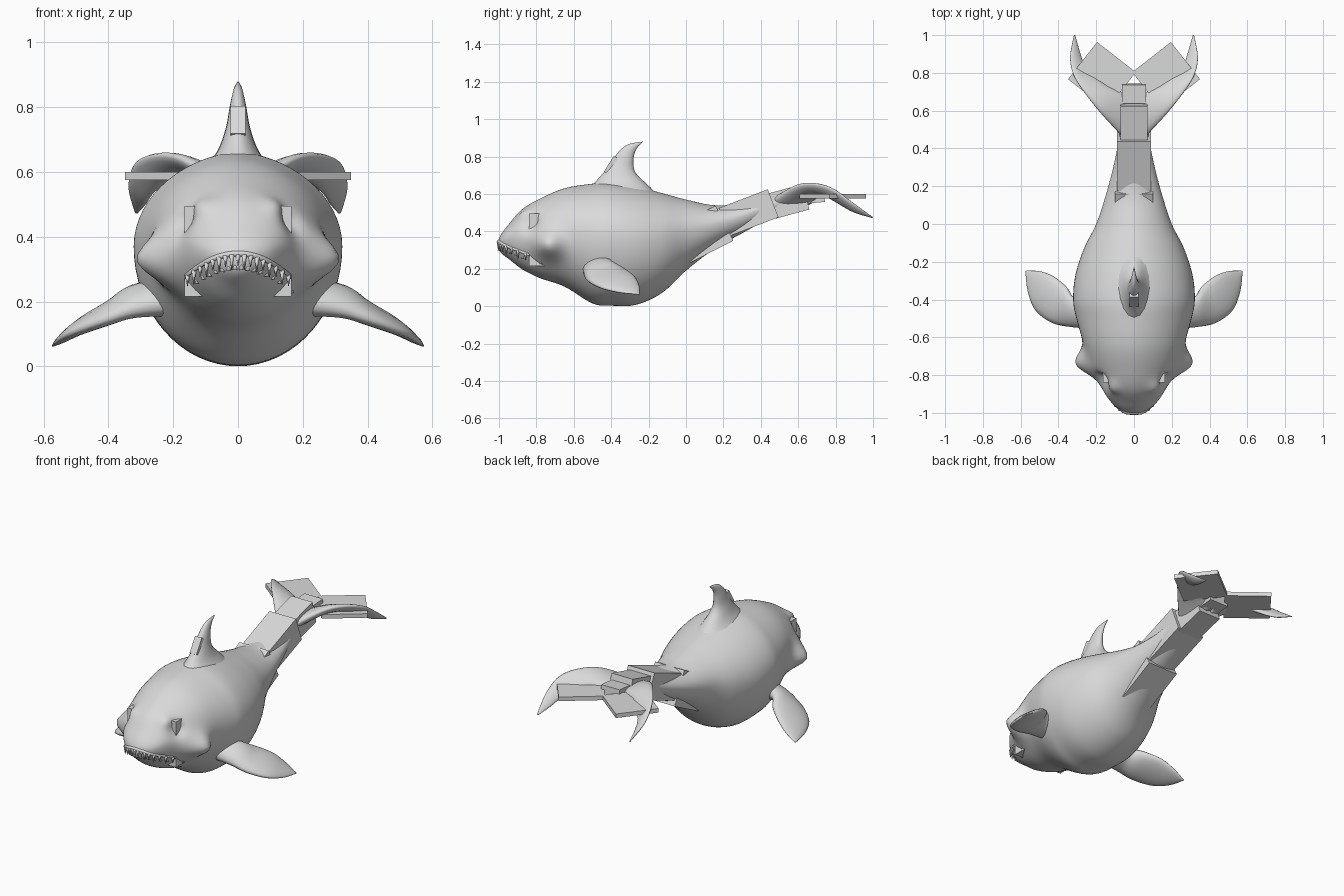
import bpy, bmesh, math
from mathutils import Vector, Matrix
from mathutils.bvhtree import BVHTree

default = bpy.data.objects.get("Cube")
if default:
    bpy.data.objects.remove(default, do_unlink=True)

skin = bpy.data.materials.new("pale_grey")
skin.use_nodes = True
GREY = (0.7, 0.7, 0.7, 1)
skin.diffuse_color = GREY
skin.node_tree.nodes["Principled BSDF"].inputs["Base Color"].default_value = GREY


def finish(name, bm, smooth=True):
    bmesh.ops.recalc_face_normals(bm, faces=bm.faces)
    mesh = bpy.data.meshes.new(name)
    for face in bm.faces:
        face.smooth = smooth
    bm.to_mesh(mesh)
    bm.free()
    mesh.materials.append(skin)
    obj = bpy.data.objects.new(name, mesh)
    bpy.context.collection.objects.link(obj)
    return obj


def spline(rows, steps):
    """Catmull-Rom interpolation through rows of numbers."""
    rows = [Vector(r) for r in rows]
    result = []
    for i in range(len(rows) - 1):
        p, a, b, q = rows[max(i - 1, 0)], rows[i], rows[i + 1], rows[min(i + 2, len(rows) - 1)]
        for k in range(steps):
            t = k / steps
            result.append(a + (b - p) * (t / 2) + (p * 2 - a * 5 + b * 4 - q) * (t * t / 2)
                          + (a * 3 - p - b * 3 + q) * (t ** 3 / 2))
    return result + [rows[-1]]


def loft(rings):
    bm = bmesh.new()
    loops = [[bm.verts.new(p) for p in ring] for ring in rings]
    count = len(loops[0])
    for one, two in zip(loops, loops[1:]):
        for i in range(count):
            j = (i + 1) % count
            bm.faces.new((one[i], one[j], two[j], two[i]))
    bm.faces.new(loops[0])
    bm.faces.new(loops[-1])
    return bm


def turn(count):
    return [math.tau * i / count for i in range(count)]


def foil(name, rows, side=1):
    """Fin from rows of leading point, trailing point, half thickness."""
    rows = spline(rows, 5)
    lead = [Vector((r[0] * side, r[1], r[2])) for r in rows]
    trail = [Vector((r[3] * side, r[4], r[5])) for r in rows]
    mids = [(a + b) / 2 for a, b in zip(lead, trail)]
    rings = []
    for i, mid in enumerate(mids):
        span = mids[min(i + 1, len(mids) - 1)] - mids[max(i - 1, 0)]
        chord = (lead[i] - trail[i]) / 2
        normal = chord.cross(span).normalized() * rows[i][6]
        rings.append([mid + chord * math.cos(a) + normal * math.sin(a) for a in turn(16)])
    return finish(name, loft(rings))


def block(name, center, size, pitch=0, yaw=0):
    bm = bmesh.new()
    place = (Matrix.Translation(center) @ Matrix.Rotation(math.radians(yaw), 4, 'Z')
             @ Matrix.Rotation(math.radians(pitch), 4, 'X') @ Matrix.Diagonal((*size, 1)))
    bmesh.ops.create_cube(bm, size=1, matrix=place)
    return finish(name, bm, smooth=False)


# Body: y, top, bottom, half width
stations = [
    (-1, .36, .325, .025), (-.985, .39, .295, .07), (-.95, .435, .26, .115),
    (-.88, .515, .2, .165), (-.78, .575, .15, .215), (-.65, .63, .105, .26),
    (-.5, .655, .015, .305), (-.4, .66, .003, .322), (-.27, .64, .007, .31),
    (-.13, .605, .07, .265), (0, .57, .19, .2), (.15, .54, .305, .15),
    (.3, .55, .39, .11), (.45, .59, .47, .08), (.6, .62, .53, .06)]

# Soft swellings and hollows on each side: centre, radius, push
swells = [
    (Vector((.23, -.73, .325)), .075, Vector((.085, -.01, 0))),      # cheek
    (Vector((.16, -.83, .44)), .045, Vector((-.025, .035, 0))),      # eye socket
    (Vector((.11, -.86, .49)), .04, Vector((.01, -.012, .008))),     # brow
    (Vector((0, -.97, .285)), .05, Vector((0, -.012, 0)))]           # chin

rings = []
for y, top, low, half in spline(stations, 8):
    wide = low + (top - low) * .56
    ring = []
    for a in turn(64):
        c, s = math.cos(a), math.sin(a)
        width = half * (abs(c) ** 1.15 if s > 0 else abs(c))
        p = Vector((width, y, wide + s * ((top - wide) if s > 0 else (wide - low))))
        p += sum((push * math.exp(-((p - at).length / radius) ** 2)
                  for at, radius, push in swells), Vector())
        p.x = math.copysign(p.x, c)
        ring.append(p)
    rings.append(ring)
body_bm = loft(rings)
surface = BVHTree.FromBMesh(body_bm)
finish("body", body_bm)


def on_face(x, z):
    hit = surface.ray_cast(Vector((x, -2, z)), Vector((0, 1, 0)))[0]
    return hit or Vector((x, -.8, z))


# Dorsal fin
foil("dorsal_fin", [
    (0, -.58, .58, 0, -.1, .54, .16), (0, -.49, .66, 0, -.19, .635, .075),
    (0, -.42, .74, 0, -.27, .715, .04), (0, -.365, .82, 0, -.28, .79, .025),
    (0, -.31, .865, 0, -.265, .84, .014), (0, -.23, .88, 0, -.235, .873, .003)])

for side, label in ((1, "left"), (-1, "right")):
    # Paddles and flukes
    foil(label + "_paddle", [
        (.22, -.55, .18, .22, -.4, .25, .055), (.33, -.545, .165, .32, -.39, .235, .042),
        (.43, -.525, .135, .36, -.33, .2, .034), (.52, -.46, .1, .43, -.275, .16, .025),
        (.562, -.36, .075, .5, -.25, .11, .015), (.575, -.25, .062, .565, -.247, .066, .003)], side)
    foil(label + "_fluke", [
        (.05, .45, .56, .0, .68, .56, .035), (.17, .58, .64, .12, .72, .595, .025),
        (.25, .68, .655, .2, .775, .58, .02), (.315, .78, .63, .26, .84, .535, .015),
        (.338, .88, .56, .285, .905, .5, .011), (.318, 1, .475, .31, .995, .472, .002)], side)

    # Flat plates over the flukes
    block(label + "_fluke_plate", (side * .17, .785, .588), (.26, .25, .025), yaw=side * 38)


# Mouth: a thin arched lip sunk in the face, with uneven teeth beneath
def arch(x):
    return .348 - 2.6 * x * x


path = [on_face(x, arch(x)) for x in [i * .0165 for i in range(-10, 11)]]
finish("upper_lip", loft([[p + Vector((0, math.cos(a), math.sin(a))) * .009 for a in turn(10)]
                          for p in path]))

teeth = bmesh.new()
for i in range(-8, 9):
    for up in (False, True):
        x = i * .0195 + (.01 if up else 0)
        root = on_face(x, arch(x) - (.05 if up else .002))
        length = .022 if up else .035 + .012 * (i % 2)
        shift = Vector((0, -.002, length / 2 * (1 if up else -1)))
        flip = Matrix.Rotation(0 if up else math.pi, 4, 'X')
        bmesh.ops.create_cone(teeth, segments=6, radius1=.009, radius2=.001, depth=length,
                              cap_ends=True, matrix=Matrix.Translation(root + shift) @ flip)
finish("teeth", teeth)

# Blocks buried in the head, trunk and dorsal fin, corners showing
block("head_block", (0, -.74, .355), (.33, .2, .28))
block("trunk_block", (0, -.44, .36), (.38, .26, .41))
block("dorsal_block", (0, -.37, .735), (.046, .1, .1), pitch=-32)

# Chain of blocks along the tail
block("tail_block_front", (0, .09, .385), (.2, .26, .21), pitch=27)
block("tail_block_middle", (0, .335, .5), (.18, .28, .16), pitch=21)
block("tail_block_rear", (0, .55, .56), (.145, .19, .14), pitch=15)
block("tail_block_tip", (0, .69, .588), (.125, .1, .07), pitch=5)
